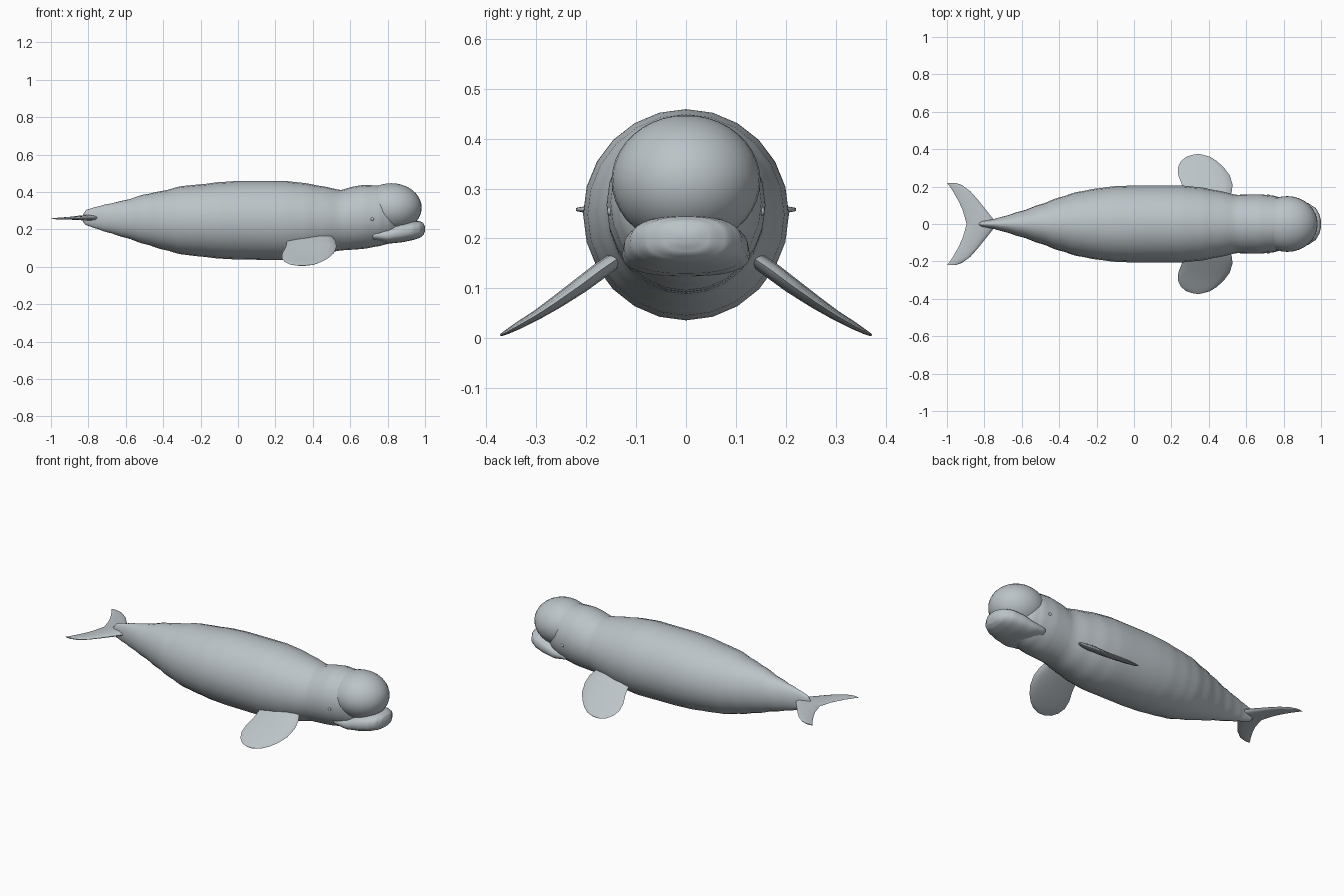
import bpy
from math import sin, cos, pi, copysign
from mathutils import Vector

cube = bpy.data.objects.get("Cube")
if cube:
    bpy.data.objects.remove(cube, do_unlink=True)


def material(name, colour):
    mat = bpy.data.materials.new(name)
    mat.use_nodes = True
    mat.diffuse_color = colour
    mat.node_tree.nodes["Principled BSDF"].inputs["Base Color"].default_value = colour
    return mat


skin_grey = material("pale grey skin", (0.5, 0.55, 0.58, 1))


def finish(obj):
    obj.data.materials.append(skin_grey)
    bpy.ops.object.select_all(action="DESELECT")
    obj.select_set(True)
    bpy.context.view_layer.objects.active = obj
    bpy.ops.object.mode_set(mode="EDIT")
    bpy.ops.mesh.select_all(action="SELECT")
    bpy.ops.mesh.normals_make_consistent(inside=False)
    bpy.ops.object.mode_set(mode="OBJECT")
    bpy.ops.object.shade_smooth_by_angle(angle=pi / 4)
    return obj


def skin(name, rings):
    """Join a row of closed rings into a capped surface."""
    n = len(rings[0])
    verts = [p for ring in rings for p in ring]
    faces = [(i * n + j, i * n + (j + 1) % n, (i + 1) * n + (j + 1) % n, (i + 1) * n + j)
             for i in range(len(rings) - 1) for j in range(n)]
    faces += [tuple(range(n)), tuple(range(len(verts) - n, len(verts)))]
    mesh = bpy.data.meshes.new(name)
    mesh.from_pydata(verts, [], faces)
    obj = bpy.data.objects.new(name, mesh)
    bpy.context.collection.objects.link(obj)
    return finish(obj)


def refine(stations, steps):
    """Ease between stations, which leaves soft folds in the skin."""
    rows = [stations[0]]
    for a, b in zip(stations, stations[1:]):
        for k in range(1, steps + 1):
            t = k / steps
            ease = 0.5 * t + 0.5 * t * t * (3 - 2 * t)
            rows.append([a[0] + (b[0] - a[0]) * t] +
                        [u + (v - u) * ease for u, v in zip(a[1:], b[1:])])
    return rows


def trunk(name, stations, steps, power=1.0, sides=24):
    """Loft along x from rows of x, top, bottom, half width."""
    def bend(v):
        return copysign(abs(v) ** power, v)
    rings = []
    for x, top, bottom, width in refine(stations, steps):
        mid, tall = (top + bottom) / 2, (top - bottom) / 2
        rings.append([(x, width * bend(cos(2 * pi * j / sides)),
                       mid + tall * bend(sin(2 * pi * j / sides))) for j in range(sides)])
    return skin(name, rings)


def fin(name, stations, normal, side, sides=16):
    """Loft across y from rows of front x, back x, y, z, half thickness."""
    rings = []
    for front, back, y, z, thick in stations:
        ring = []
        for j in range(sides):
            a = 2 * pi * j / sides
            lift = normal * (thick * sin(a) * (0.75 + 0.25 * cos(a)))
            x = (front + back) / 2 + (front - back) / 2 * cos(a)
            ring.append((x, side * (y + lift.y), z + lift.z))
        rings.append(ring)
    return skin(name, rings)


def ball(name, centre, size, segments, rings):
    bpy.ops.mesh.primitive_uv_sphere_add(segments=segments, ring_count=rings, location=centre)
    obj = bpy.context.object
    obj.name = name
    obj.scale = size
    return finish(obj)


# Body from the tail stock to the cheeks
trunk("body", [
    (-.83, .28, .24, .008), (-.81, .305, .222, .016), (-.76, .32, .205, .024),
    (-.7, .335, .185, .04), (-.6, .357, .155, .07), (-.5, .387, .122, .105),
    (-.4, .407, .092, .142), (-.3, .432, .066, .172), (-.2, .441, .055, .19),
    (-.1, .453, .044, .202), (0, .459, .039, .206), (.25, .459, .036, .206),
    (.35, .449, .046, .197), (.45, .431, .066, .178), (.55, .411, .088, .156),
    (.62, .43, .092, .158), (.67, .438, .096, .159), (.75, .435, .11, .151),
    (.8, .425, .122, .135), (.86, .36, .145, .09)], 4)

# Rounded forehead and lower jaw
ball("forehead", (.82, 0, .316), (.162, .149, .131), 32, 20)
trunk("lower_jaw", [
    (.71, .188, .15, .105), (.725, .2, .138, .123), (.8, .212, .124, .128),
    (.87, .236, .13, .124), (.93, .245, .142, .112), (.97, .244, .154, .087),
    (.99, .236, .168, .056), (1, .215, .19, .02)], 3, 0.8, 32)

# Paired flippers, flukes and eyes
for label, side in (("left", 1), ("right", -1)):
    fin(label + "_flipper", [
        (.5, .29, .125, .168, .02), (.522, .262, .17, .137, .022),
        (.527, .256, .21, .107, .021), (.512, .237, .26, .072, .017),
        (.482, .234, .3, .046, .013), (.445, .25, .335, .026, .01),
        (.405, .28, .36, .012, .006), (.36, .32, .372, .006, .003)],
        Vector((0, .57, .82)), side)
    fin(label + "_fluke", [
        (-.74, -.895, 0, .262, .02), (-.755, -.903, .03, .262, .018),
        (-.795, -.918, .08, .261, .014), (-.835, -.942, .13, .26, .011),
        (-.875, -.968, .175, .259, .009), (-.92, -.99, .208, .258, .007),
        (-.955, -1, .22, .258, .004)],
        Vector((0, 0, 1)), side)
    ball(label + "_eye", (.718, side * .152, .255), (.009, .006, .009), 12, 8)
